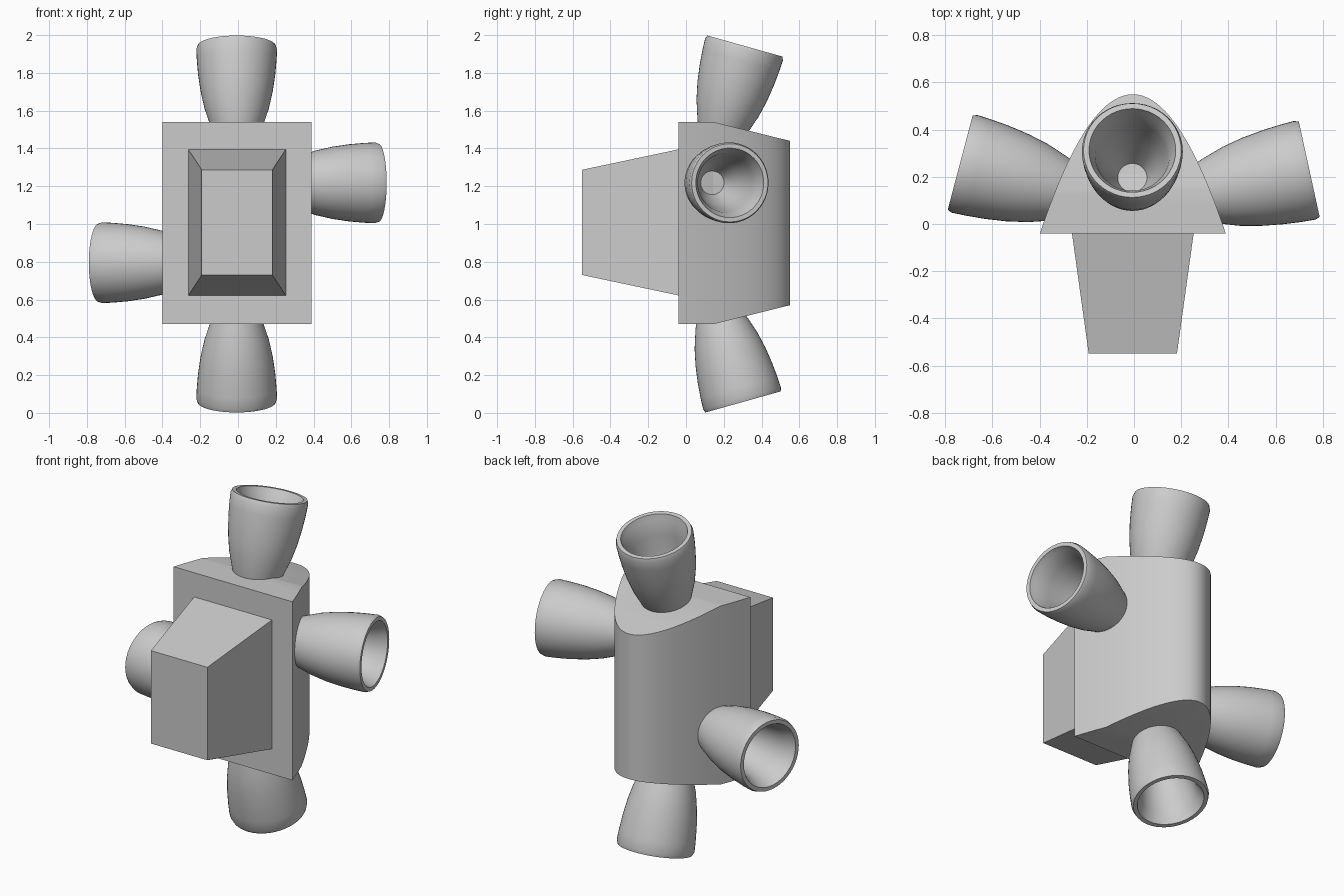
import bpy, bmesh, math
from mathutils import Vector

cube = bpy.data.objects.get("Cube")
if cube:
    bpy.data.objects.remove(cube, do_unlink=True)

grey = bpy.data.materials.new("light_grey")
grey.use_nodes = True
grey.diffuse_color = (0.6, 0.6, 0.6, 1)
grey.node_tree.nodes["Principled BSDF"].inputs["Base Color"].default_value = (0.6, 0.6, 0.6, 1)

CX = -0.005  # centre plane of the body


def finish(bm, name, smooth=False):
    bmesh.ops.recalc_face_normals(bm, faces=bm.faces)
    mesh = bpy.data.meshes.new(name)
    bm.to_mesh(mesh)
    bm.free()
    mesh.materials.append(grey)
    obj = bpy.data.objects.new(name, mesh)
    bpy.context.collection.objects.link(obj)
    if smooth:
        bpy.ops.object.select_all(action='DESELECT')
        obj.select_set(True)
        bpy.context.view_layer.objects.active = obj
        bpy.ops.object.shade_smooth_by_angle(angle=math.radians(30))
    return obj


# Body: parabolic prism with its ends sloped towards the back
bm = bmesh.new()
steps, half = 40, 0.394
xs = [half * (2 * i / steps - 1) for i in range(steps + 1)]
low = bm.faces.new([bm.verts.new((CX + x, 0.55 - 3.8 * x * x, 0.47)) for x in xs])
ext = bmesh.ops.extrude_face_region(bm, geom=[low])
top = [v for v in ext["geom"] if isinstance(v, bmesh.types.BMVert)]
bmesh.ops.translate(bm, verts=top, vec=(0, 0, 1.07))
for z, sign in ((1.54, 1), (0.47, -1)):
    bmesh.ops.bisect_plane(bm, geom=bm.verts[:] + bm.edges[:] + bm.faces[:],
                           plane_co=(0, 0.145, z), plane_no=(0, 0.1, 0.405 * sign),
                           clear_outer=True)
    rim = [e for e in bm.edges if e.is_boundary]
    bmesh.ops.holes_fill(bm, edges=rim, sides=0)
finish(bm, "body", True)

# Front block: box tapering towards the front
bm = bmesh.new()
rings = []
for y, w, z0, z1 in ((-0.04, 0.258, 0.622, 1.395), (-0.55, 0.187, 0.73, 1.287)):
    rings.append([bm.verts.new((CX + sx * w, y, z))
                  for sx, z in ((-1, z0), (1, z0), (1, z1), (-1, z1))])
for ring in rings:
    bm.faces.new(ring)
for i in range(4):
    j = (i + 1) % 4
    bm.faces.new((rings[0][i], rings[0][j], rings[1][j], rings[1][i]))
finish(bm, "front_block")

# Nozzles: hollow bells, profile given as (radius, distance from the mouth)
BELL = [(0, -0.57), (0.08, -0.57), (0.115, -0.5), (0.141, -0.43), (0.171, -0.34),
        (0.191, -0.25), (0.204, -0.16), (0.211, -0.08), (0.214, -0.02), (0.207, 0),
        (0.184, 0), (0.174, -0.03), (0.158, -0.07), (0.15, -0.12), (0.135, -0.2),
        (0.113, -0.3), (0.062, -0.43), (0, -0.43)]


def nozzle(name, mouth, axis):
    bm = bmesh.new()
    verts = [bm.verts.new((r, 0, s)) for r, s in BELL]
    edges = [bm.edges.new(pair) for pair in zip(verts, verts[1:])]
    bmesh.ops.spin(bm, geom=verts + edges, cent=(0, 0, 0), axis=(0, 0, 1),
                   angle=math.tau, steps=48)
    bmesh.ops.remove_doubles(bm, verts=bm.verts, dist=0.0005)
    obj = finish(bm, name, True)
    obj.location = mouth
    obj.rotation_euler = Vector(axis).to_track_quat('Z', 'Y').to_euler()


nozzle("top_nozzle", (-0.007, 0.312, 1.942), (0, 0.27, 0.963))
nozzle("bottom_nozzle", (-0.007, 0.302, 0.058), (0, 0.27, -0.963))
nozzle("left_nozzle", (0.743, 0.232, 1.218), (0.977, 0.213, 0))
nozzle("right_nozzle", (-0.737, 0.26, 0.795), (-0.967, 0.255, 0))
